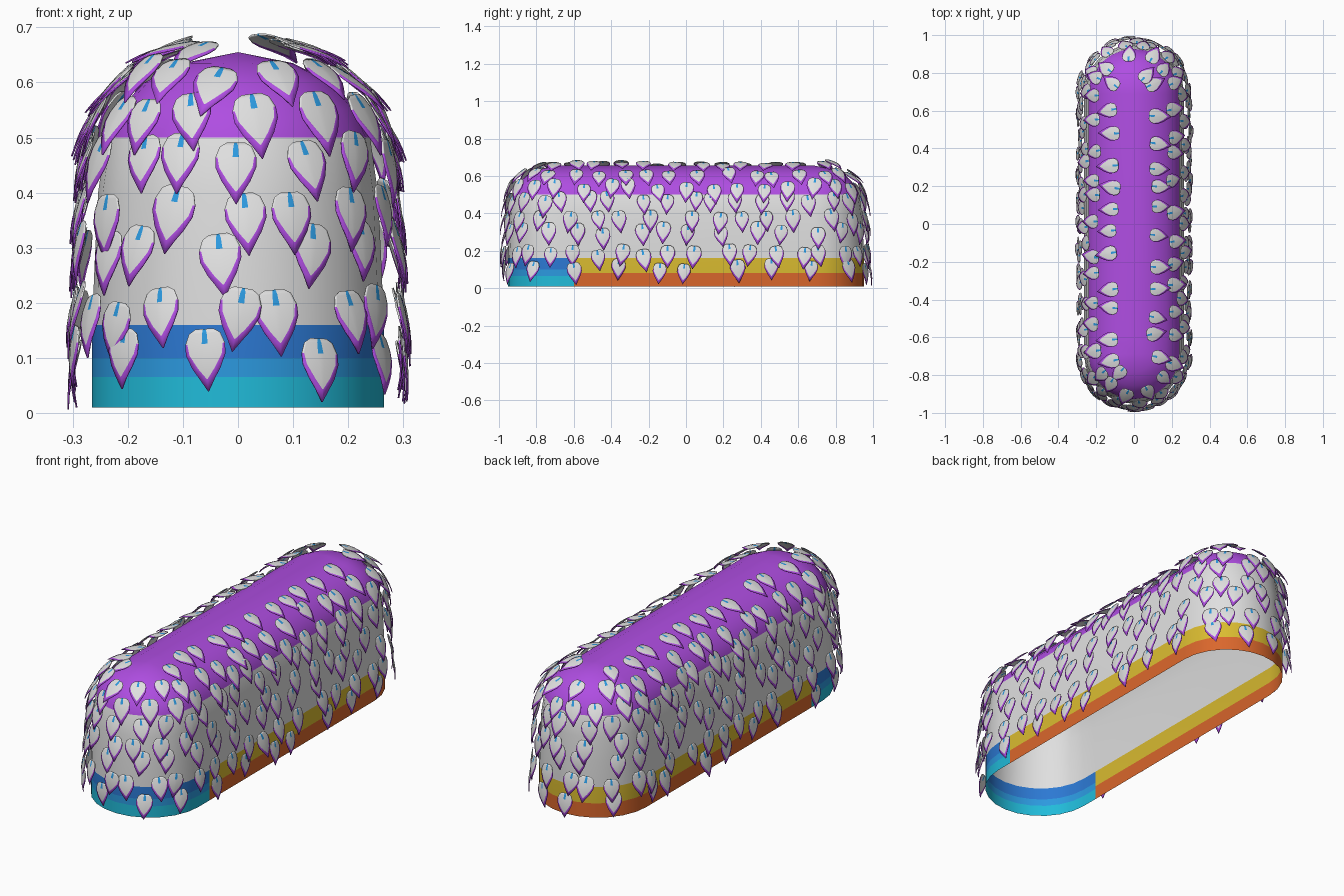
import bpy, bmesh, math, random
from mathutils import Vector

if "Cube" in bpy.data.objects:
    bpy.data.objects.remove(bpy.data.objects["Cube"])

random.seed(11)
L = 0.687                      # half length of the straight middle part

COLOURS = [("pale_grey", (0.74, 0.74, 0.74)), ("purple", (0.43, 0.075, 0.76)),
           ("blue", (0.025, 0.19, 0.65)), ("mid_blue", (0.025, 0.32, 0.74)),
           ("cyan", (0.015, 0.50, 0.70)), ("yellow", (0.70, 0.50, 0.03)),
           ("orange", (0.70, 0.135, 0.025))]
GREY, PURPLE, BLUE, MID, CYAN, YELLOW, ORANGE = range(7)
mats = []
for name, c in COLOURS:
    m = bpy.data.materials.new(name)
    m.diffuse_color = (*c, 1)
    m.use_nodes = True
    m.node_tree.nodes["Principled BSDF"].inputs["Base Color"].default_value = m.diffuse_color
    mats.append(m)


def finish(bm, name, angle):
    me = bpy.data.meshes.new(name)
    bm.to_mesh(me)
    bm.free()
    for m in mats:
        me.materials.append(m)
    ob = bpy.data.objects.new(name, me)
    bpy.context.collection.objects.link(ob)
    bpy.ops.object.select_all(action='DESELECT')
    ob.select_set(True)
    bpy.context.view_layer.objects.active = ob
    bpy.ops.object.shade_smooth_by_angle(angle=math.radians(angle))
    return ob


# Shell: an open-bottomed, round-ended vault made of stacked stadium outlines
PROFILE = [(0.265, 0.01), (0.265, 0.065), (0.265, 0.08), (0.265, 0.10),
           (0.265, 0.16), (0.26, 0.28), (0.254, 0.40), (0.24, 0.50),
           (0.217, 0.55), (0.17, 0.60), (0.10, 0.635), (0.0, 0.655)]
SEG = 12


def outline(r):
    front = [math.pi + math.pi * i / SEG for i in range(SEG + 1)]
    pts = [(r * math.cos(a), -L + r * math.sin(a)) for a in front]
    pts += [(r, -0.6)]
    back = [(-x, -y) for x, y in pts[:SEG + 1]]
    return pts + back + [(-r, -0.6)]


bm = bmesh.new()
rings = [[bm.verts.new((x, y, z)) for x, y in outline(r)] for r, z in PROFILE]
n = len(rings[0])
for lo, hi in zip(rings, rings[1:]):
    for i in range(n):
        j = (i + 1) % n
        f = bm.faces.new((lo[i], lo[j], hi[j], hi[i]))
        c = f.calc_center_median()
        if c.z > 0.5:
            f.material_index = PURPLE
        elif c.z > 0.16:
            f.material_index = GREY
        elif c.y < -0.6:
            f.material_index = CYAN if c.z < 0.065 else MID if c.z < 0.1 else BLUE
        else:
            f.material_index = ORANGE if c.z < 0.08 else YELLOW
bmesh.ops.remove_doubles(bm, verts=bm.verts, dist=0.0005)
finish(bm, "shell", 40)

# Scales: cupped shields with a purple V-shaped lower rim and a blue streak
# rows of: height, half width, half width of the grey field
SHAPE = [(0.052, 0.017, 0.014), (0.044, 0.030, 0.026), (0.024, 0.038, 0.034),
         (0.004, 0.038, 0.031), (-0.022, 0.027, 0.016), (-0.042, 0.0145, 0.001),
         (-0.066, 0.0006, 0.0003)]
STREAK = 0.17                  # share of the grey field


def stadium(r, t):
    """Point and outward direction at fraction t; the ends are packed denser."""
    arc, side = math.pi * r * 1.35, 2 * L
    s = (t % 1) * 2 * (arc + side)
    flip = 1
    if s > arc + side:
        s, flip = s - arc - side, -1
    if s < arc:
        a = math.pi + math.pi * s / arc
        d = Vector((math.cos(a), math.sin(a), 0))
        p = Vector((0, -L, 0)) + d * r
    else:
        d = Vector((1, 0, 0))
        p = Vector((r, -L + s - arc, 0))
    return p * flip, d * flip


def add_scale(bm, p, out, elev):
    e = math.radians(elev)
    up = Vector((0, 0, 1))
    normal = out * math.cos(e) + up * math.sin(e)
    rise = up * math.cos(e) - out * math.sin(e)
    side = rise.cross(normal)
    roll = random.uniform(-0.2, 0.2)
    rise, side = (rise * math.cos(roll) + side * math.sin(roll),
                  side * math.cos(roll) - rise * math.sin(roll))
    k = random.uniform(0.92, 1.08)
    lift = random.uniform(0.034, 0.045)
    tilt = random.uniform(0.0, 0.22)
    grid = []
    for v, h, g in SHAPE:
        row = []
        for u in (-h, -g, -g * STREAK, g * STREAK, g, h):
            w = lift - tilt * v - 3 * u * u - 2 * v * v
            row.append(bm.verts.new(p + side * u * k + rise * v * k + normal * w))
        grid.append(row)
    for i in range(len(SHAPE) - 1):
        for j in range(5):
            f = bm.faces.new((grid[i][j], grid[i + 1][j],
                              grid[i + 1][j + 1], grid[i][j + 1]))
            if i == 5 or (i >= 2 and j in (0, 4)):
                f.material_index = PURPLE
            elif j == 2 and i < 2:
                f.material_index = MID


# rows of scales: radius, height, surface lean in degrees, spacing
ROWS = [(0.265, 0.09, 0, 0.22), (0.264, 0.165, 2, 0.135), (0.259, 0.28, 3, 0.165),
        (0.256, 0.35, 4, 0.155), (0.247, 0.45, 8, 0.135), (0.235, 0.51, 20, 0.14),
        (0.195, 0.575, 42, 0.135), (0.12, 0.626, 64, 0.135)]
bm = bmesh.new()
for r, z, elev, gap in ROWS:
    count = round((2 * math.pi * r * 1.35 + 4 * L) / gap)
    start = random.random()
    e = math.radians(elev)
    for i in range(count):
        p, out = stadium(r, start + (i + random.uniform(-0.3, 0.3)) / count)
        shift = random.uniform(-0.014, 0.02)
        p = p - out * math.sin(e) * shift
        p.z = z + math.cos(e) * shift
        if z > 0.6 and abs(p.x) < 0.05:      # bare strip along the crest
            continue
        add_scale(bm, p, out, elev)
scales = finish(bm, "scales", 40)
sol = scales.modifiers.new("thickness", 'SOLIDIFY')
sol.thickness = 0.003
sol.offset = -1
